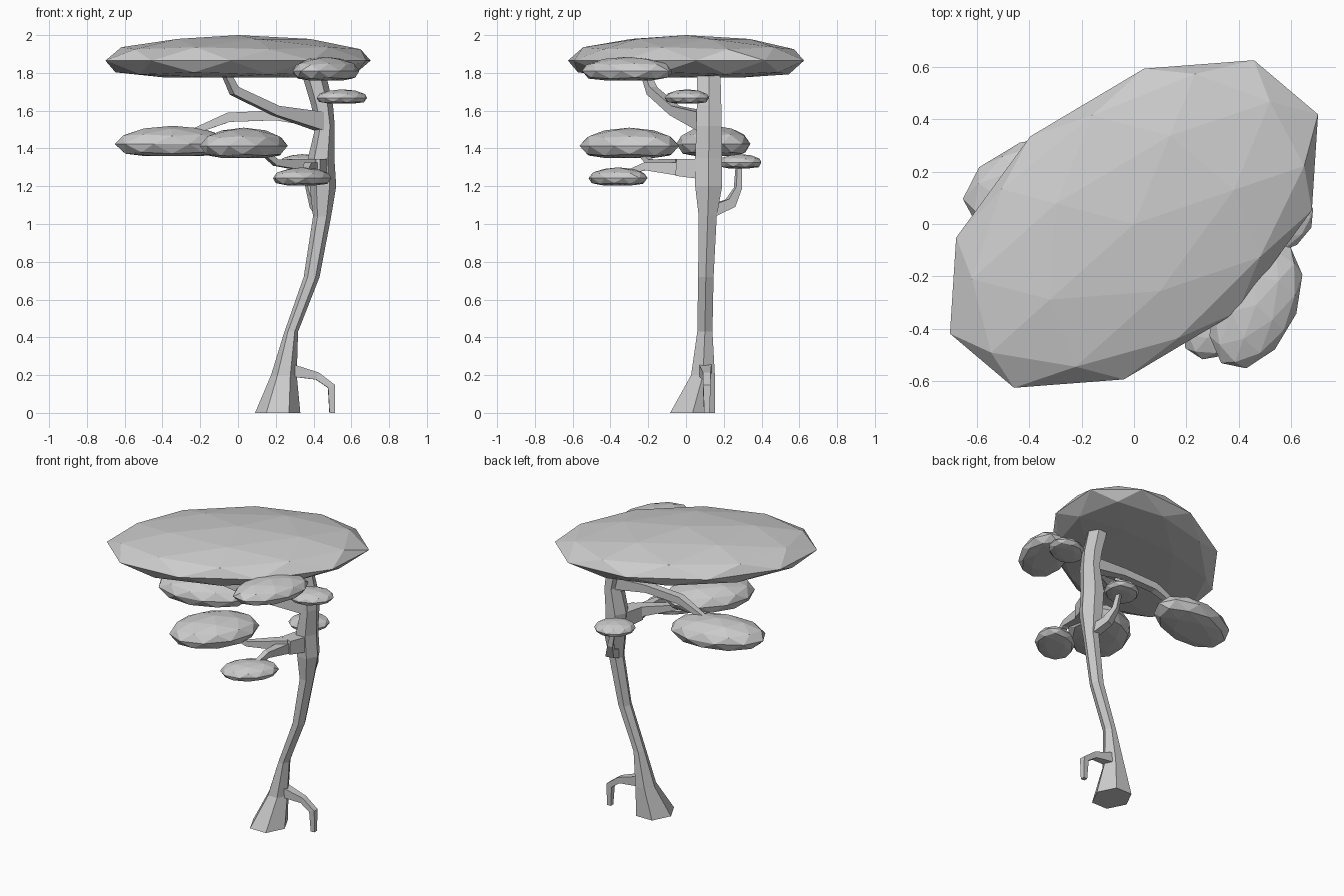
import bpy, bmesh
from math import radians, cos, sin, pi
from mathutils import Vector, Matrix

if "Cube" in bpy.data.objects:
    bpy.data.objects.remove(bpy.data.objects["Cube"])


def finish(bm, name):
    bmesh.ops.recalc_face_normals(bm, faces=bm.faces)
    me = bpy.data.meshes.new(name)
    bm.to_mesh(me)
    bm.free()
    ob = bpy.data.objects.new(name, me)
    bpy.context.collection.objects.link(ob)
    return ob


def skin(bm, rings):
    loops = [[bm.verts.new(p) for p in r] for r in rings]
    n = len(loops[0])
    for a, b in zip(loops, loops[1:]):
        for i in range(n):
            j = (i + 1) % n
            bm.faces.new((a[i], a[j], b[j], b[i]))
    bm.faces.new(loops[0][::-1])
    bm.faces.new(loops[-1])


# Low-poly foliage pad: faceted ellipsoid with a flattened underside
def pad(name, x, y, z0, z1, a, b, angle, phase=-28):
    bm = bmesh.new()
    bmesh.ops.create_icosphere(bm, subdivisions=2, radius=1)
    bm.transform(Matrix.Rotation(radians(phase), 4, 'Z'))
    mid = z0 + 0.4 * (z1 - z0)
    for v in bm.verts:
        z = v.co.z
        v.co.z = z * (z1 - mid) if z > 0 else max(z, -0.65) / 0.65 * (mid - z0)
    bm.transform(Matrix.Translation((x, y, mid))
                 @ Matrix.Rotation(radians(angle), 4, 'Z')
                 @ Matrix.Diagonal((a, b, 1, 1)))
    finish(bm, name)


# Tapered four-sided limb along (x, y, z, radius) points
def limb(name, pts):
    bm = bmesh.new()
    P = [Vector(p[:3]) for p in pts]
    rings = []
    side = None
    for i, p in enumerate(P):
        t = (P[min(i + 1, len(P) - 1)] - P[max(i - 1, 0)]).normalized()
        if side is None:
            side = t.cross(Vector((0, 0, 1)))
        side = (side - t * side.dot(t)).normalized()
        up = side.cross(t)
        r = pts[i][3]
        rings.append([p + side * (r * sx) + up * (r * sy)
                      for sx, sy in ((1, 1), (-1, 1), (-1, -1), (1, -1))])
    skin(bm, rings)
    finish(bm, name)


# Trunk: six-sided rings (x, y, z, half width, half depth)
trunk = [(.21, .035, 0, .12, .125), (.243, .09, .2, .068, .066),
         (.282, .1, .43, .036, .042), (.39, .105, .72, .042, .043),
         (.445, .115, 1.04, .048, .05), (.45, .12, 1.2, .07, .075),
         (.44, .12, 1.35, .07, .075), (.462, .122, 1.52, .05, .07),
         (.445, .122, 1.63, .058, .068), (.395, .12, 1.82, .065, .065)]
bm = bmesh.new()
skin(bm, [[(x + rx * cos(k * pi / 3), y + ry * 1.1 * sin(k * pi / 3), z)
           for k in range(6)] for x, y, z, rx, ry in trunk])
finish(bm, "trunk")

# Stilt root and branches
limb("stilt_root", [(.26, .1, .23, .035), (.42, .11, .195, .02),
                    (.495, .11, .14, .02), (.498, .11, 0, .014)])
limb("canopy_branch", [(.45, .11, 1.54, .05), (.2, -.06, 1.6, .026),
                       (-.02, -.18, 1.705, .024), (-.07, -.22, 1.81, .018)])
limb("rear_pad_branch", [(.44, .12, 1.55, .04), (.2, .13, 1.575, .026),
                         (-.05, .135, 1.565, .025), (-.26, .14, 1.48, .014)])
limb("front_branch", [(.44, .12, 1.29, .055), (.39, -.04, 1.3, .045)])
limb("front_pad_branch", [(.39, -.03, 1.31, .035), (.2, -.19, 1.325, .017),
                          (.11, -.26, 1.4, .013)])
limb("low_pad_branch", [(.39, -.03, 1.29, .035), (.37, -.22, 1.305, .02),
                        (.35, -.33, 1.26, .014)])
limb("back_pad_branch", [(.44, .14, 1.07, .03), (.41, .235, 1.11, .027),
                         (.38, .275, 1.19, .017), (.35, .28, 1.33, .012)])

# Foliage
pad("main_canopy", 0, 0, 1.775, 2.0, .825, .51, 37)
pad("upper_front_pad", .465, -.31, 1.76, 1.885, .26, .155, 65)
pad("upper_side_pad", .55, .005, 1.638, 1.713, .145, .11, 30)
pad("rear_left_pad", -.345, .145, 1.36, 1.52, .315, .185, 15)
pad("front_left_pad", .03, -.3, 1.35, 1.51, .29, .2, 55)
pad("low_front_pad", .34, -.36, 1.205, 1.30, .185, .125, 45)
pad("back_pad", .34, .285, 1.295, 1.37, .13, .11, 40)
